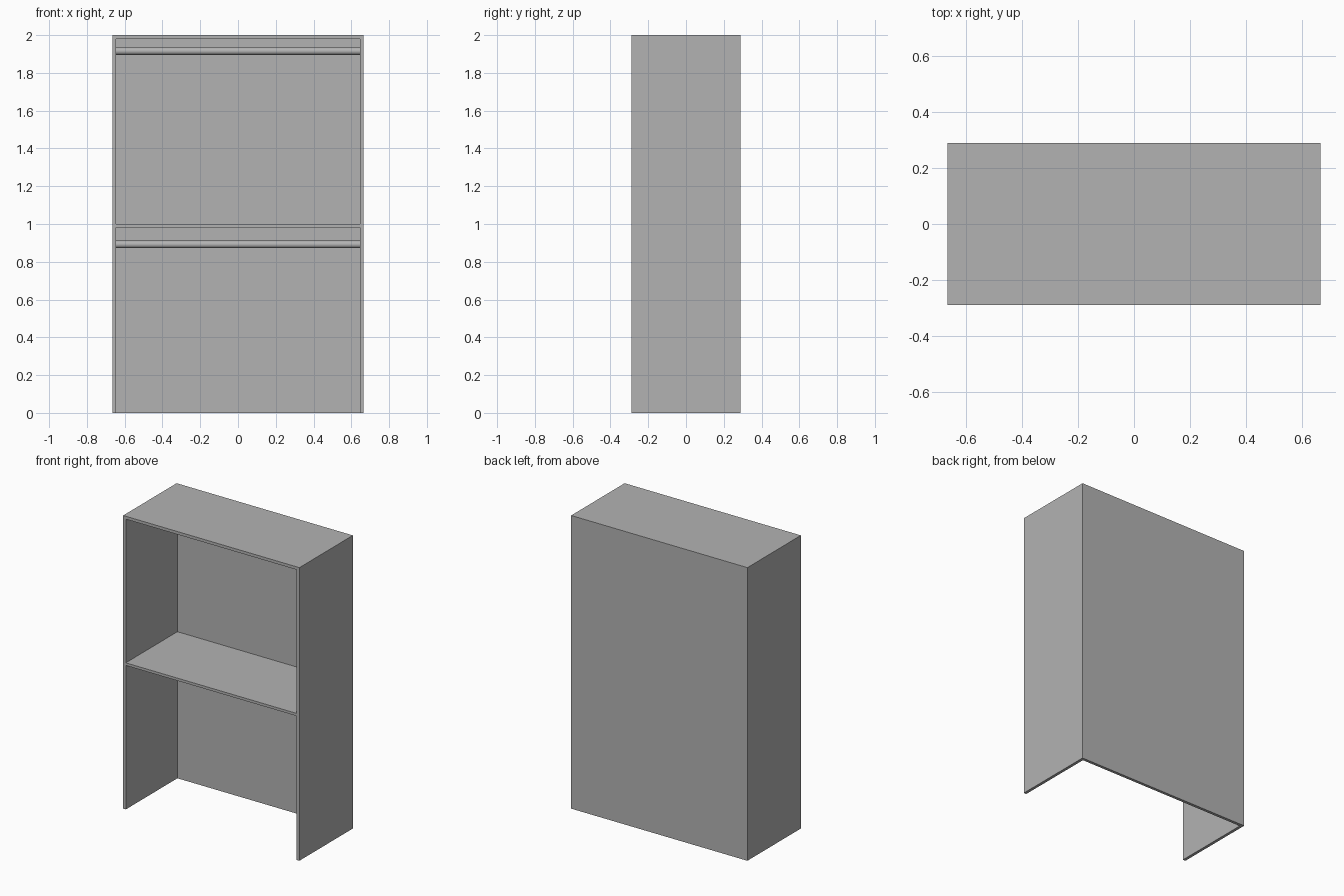
import bpy
import math

if "Cube" in bpy.data.objects:
    bpy.data.objects.remove(bpy.data.objects["Cube"], do_unlink=True)

# Overall dimensions
HALF_W, HALF_D, HEIGHT = 0.665, 0.288, 2.0
BOARD = 0.02
SHELF_TOP = 1.0
INNER_W = HALF_W - BOARD

# Single grey finish
grey = bpy.data.materials.new("grey board")
grey.use_nodes = True
grey.diffuse_color = (0.45, 0.45, 0.45, 1)
grey.node_tree.nodes["Principled BSDF"].inputs["Base Color"].default_value = grey.diffuse_color


def board(name, low, high):
    """Box panel spanning two opposite corners."""
    centre = [(a + b) / 2 for a, b in zip(low, high)]
    bpy.ops.mesh.primitive_cube_add(size=1, location=centre)
    obj = bpy.context.object
    obj.name = name
    obj.scale = [b - a for a, b in zip(low, high)]
    bpy.ops.object.transform_apply(location=False, rotation=False, scale=True)
    obj.data.materials.append(grey)


def hanging_rod(name, z):
    """Round rail running between the side panels."""
    bpy.ops.mesh.primitive_cylinder_add(
        vertices=32, radius=0.02, depth=2 * INNER_W,
        location=(0, 0, z), rotation=(0, math.pi / 2, 0))
    obj = bpy.context.object
    obj.name = name
    obj.data.materials.append(grey)
    bpy.ops.object.shade_smooth_by_angle(angle=math.radians(30))


# Carcass: sides, top, middle shelf and back
back_front = HALF_D - BOARD
under_top = HEIGHT - BOARD
for name, side in (("left_side", 1), ("right_side", -1)):
    xs = sorted((side * INNER_W, side * HALF_W))
    board(name, (xs[0], -HALF_D, 0), (xs[1], HALF_D, under_top))
board("top_panel", (-HALF_W, -HALF_D, under_top), (HALF_W, HALF_D, HEIGHT))
board("middle_shelf", (-INNER_W, -HALF_D, SHELF_TOP - 0.018), (INNER_W, back_front, SHELF_TOP))
board("back_panel", (-INNER_W, back_front, 0), (INNER_W, HALF_D, under_top))

# Clothes rods below the top and the shelf
hanging_rod("upper_rod", 1.915)
hanging_rod("lower_rod", 0.892)
